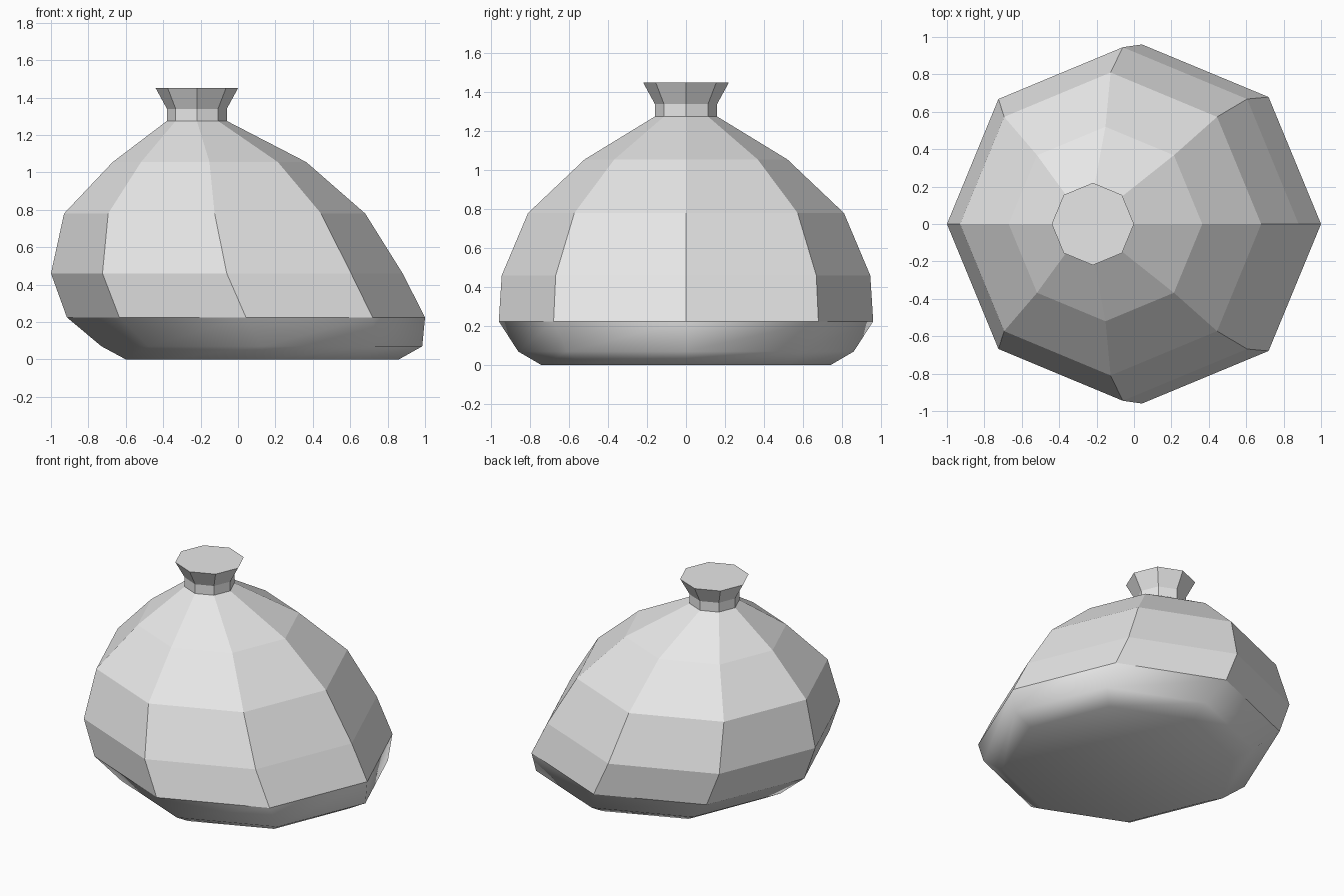
import bpy
import bmesh
from math import cos, sin, pi

cube = bpy.data.objects.get("Cube")
if cube:
    bpy.data.objects.remove(cube, do_unlink=True)

SIDES = 8

# One plain cloth colour
cloth = bpy.data.materials.new("grey cloth")
cloth.use_nodes = True
cloth.diffuse_color = (0.8, 0.8, 0.8, 1)
cloth.node_tree.nodes["Principled BSDF"].inputs["Base Color"].default_value = (0.8, 0.8, 0.8, 1)


def loft(name, rings, cap_bottom=False, cap_top=False, smooth_below=0.0):
    """Skin octagonal rings given as (left x, right x, half depth, height)."""
    bm = bmesh.new()
    loops = []
    for x0, x1, ry, z in rings:
        cx, rx = (x0 + x1) / 2, (x1 - x0) / 2
        loops.append([bm.verts.new((cx + rx * cos(2 * pi * i / SIDES),
                                    ry * sin(2 * pi * i / SIDES), z))
                      for i in range(SIDES)])
    for low, high in zip(loops, loops[1:]):
        for i in range(SIDES):
            j = (i + 1) % SIDES
            bm.faces.new((low[i], low[j], high[j], high[i]))
    if cap_bottom:
        bm.faces.new(loops[0][::-1])
    if cap_top:
        bm.faces.new(loops[-1])
    for f in bm.faces:
        f.smooth = f.calc_center_median().z < smooth_below
    mesh = bpy.data.meshes.new(name)
    bm.to_mesh(mesh)
    bm.free()
    mesh.materials.append(cloth)
    obj = bpy.data.objects.new(name, mesh)
    bpy.context.collection.objects.link(obj)
    return obj


# Slumped body, leaning as it rises, with a soft underside
loft("sack_body", [
    (-0.60, 0.86, 0.74, 0.0),
    (-0.73, 0.985, 0.86, 0.07),
    (-0.915, 1.0, 0.96, 0.225),
    (-1.0, 0.88, 0.945, 0.46),
    (-0.93, 0.68, 0.81, 0.78),
    (-0.67, 0.365, 0.52, 1.055),
    (-0.38, -0.06, 0.16, 1.275),
], cap_bottom=True, smooth_below=0.2)

# Tied neck with a flared, closed mouth
loft("sack_neck", [
    (-0.38, -0.06, 0.16, 1.275),
    (-0.38, -0.06, 0.16, 1.34),
    (-0.44, 0.0, 0.22, 1.45),
], cap_top=True)
